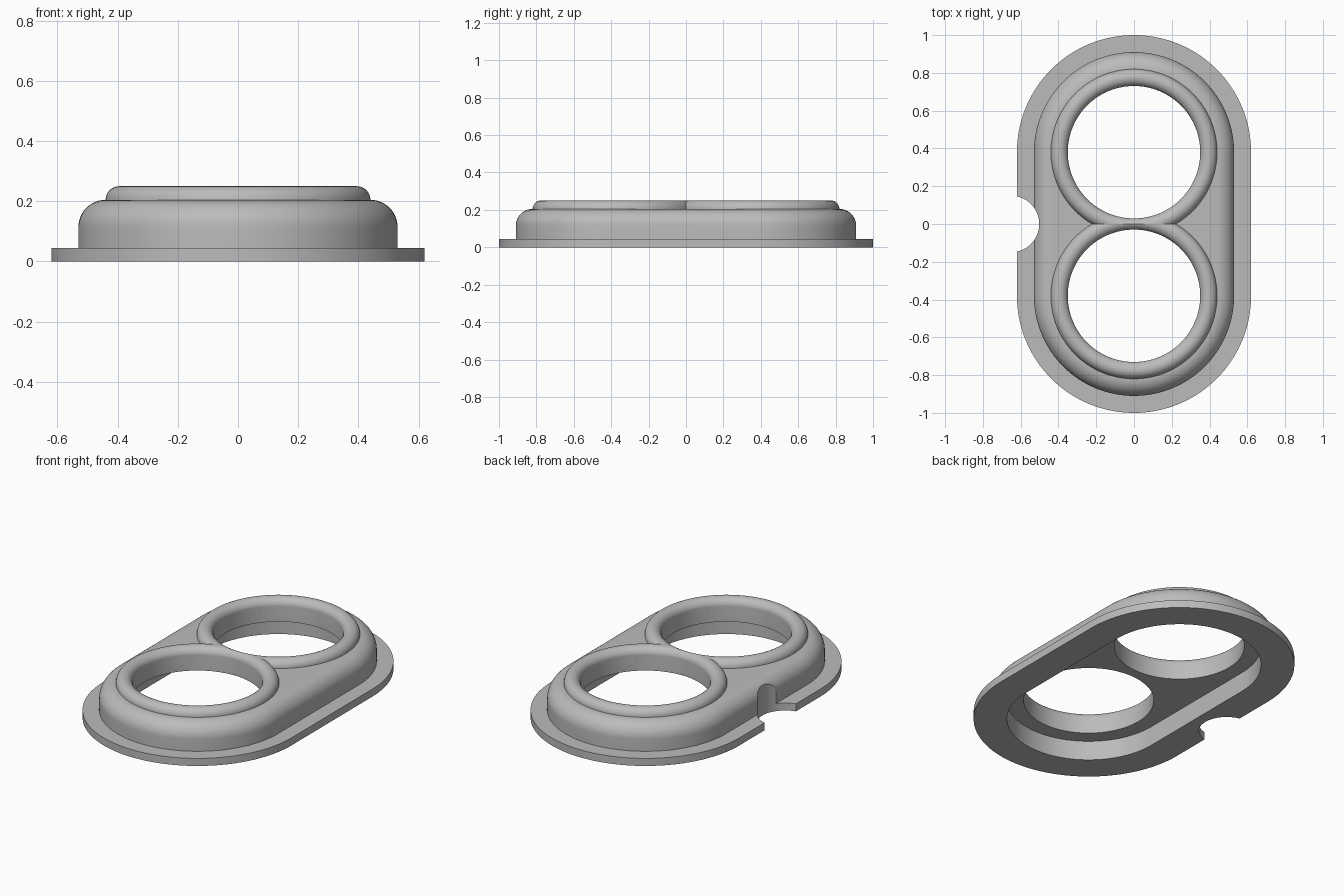
import bpy, bmesh, math

if "Cube" in bpy.data.objects:
    bpy.data.objects.remove(bpy.data.objects["Cube"])

SEG = 128          # sides of every full circle
CENTRE = 0.38      # distance of each ring centre from the middle

grey = bpy.data.materials.new("plain grey")
grey.diffuse_color = (0.5, 0.5, 0.5, 1)
grey.use_nodes = True
grey.node_tree.nodes["Principled BSDF"].inputs["Base Color"].default_value = grey.diffuse_color


def arc(cr, cz, rad, a0, a1, n=12):
    """Points (radius, height) on an arc, angles in degrees."""
    return [(cr + rad * math.cos(math.radians(a0 + (a1 - a0) * i / n)),
             cz + rad * math.sin(math.radians(a0 + (a1 - a0) * i / n)))
            for i in range(n + 1)]


def sweep(name, profile, half=0.0, at=(0, 0, 0), closed=False):
    """Sweep a (radius, height) profile round a circle, or a stadium if half > 0."""
    bm = bmesh.new()
    rows = []
    for r, z in profile:
        row = []
        for i in range(SEG):
            a = 2 * math.pi * i / SEG
            if half and i in (0, SEG // 2):       # straight side needs two points
                s = 1 if i else -1
                row.append(bm.verts.new((r * math.cos(a), s * half, z)))
                row.append(bm.verts.new((r * math.cos(a), -s * half, z)))
            else:
                y = half if a < math.pi else -half
                row.append(bm.verts.new((r * math.cos(a), r * math.sin(a) + y, z)))
        rows.append(row)
    pairs = list(zip(rows, rows[1:]))
    if closed:
        pairs.append((rows[-1], rows[0]))
    else:
        bm.faces.new(rows[0])
        bm.faces.new(rows[-1])
    for low, high in pairs:
        for i in range(len(low)):
            j = (i + 1) % len(low)
            bm.faces.new((low[i], low[j], high[j], high[i]))
    bmesh.ops.recalc_face_normals(bm, faces=bm.faces[:])
    mesh = bpy.data.meshes.new(name)
    bm.to_mesh(mesh)
    bm.free()
    mesh.materials.append(grey)
    obj = bpy.data.objects.new(name, mesh)
    obj.location = at
    bpy.context.collection.objects.link(obj)
    return obj


def apply(obj, mod):
    bpy.ops.object.select_all(action='DESELECT')
    bpy.context.view_layer.objects.active = obj
    obj.select_set(True)
    bpy.ops.object.modifier_apply(modifier=mod.name)


def combine(obj, tool, operation):
    mod = obj.modifiers.new("combine", 'BOOLEAN')
    mod.operation = operation
    mod.solver = 'EXACT'
    mod.object = tool
    apply(obj, mod)
    bpy.data.objects.remove(tool)


# Flange and rounded body as one stadium sweep
plate = sweep("double_ring_plate",
              [(0.62, 0), (0.62, 0.045), (0.53, 0.045)] + arc(0.44, 0.115, 0.09, 0, 90),
              CENTRE)

# Round-topped ring, mirrored and cut where the pair meet
ring = sweep("rings", [(0.33, 0.16), (0.44, 0.16)] + arc(0.395, 0.205, 0.045, 0, 180, 16)
             + [(0.33, 0.205)], closed=True)
for v in ring.data.vertices:
    v.co.y += CENTRE
mirror = ring.modifiers.new("mirror", 'MIRROR')
mirror.use_axis = (False, True, False)
mirror.use_bisect_axis = (False, True, False)
mirror.use_clip = True
mirror.merge_threshold = 0.0001
apply(ring, mirror)
combine(plate, ring, 'UNION')

# Hollow underside
combine(plate, sweep("cavity_cutter", [(0.44, -0.1), (0.44, 0.115)], CENTRE), 'DIFFERENCE')

# Two round openings
for y in (-CENTRE, CENTRE):
    combine(plate, sweep("hole_cutter", [(0.3505, -0.2), (0.3505, 0.4)], at=(0, y, 0)),
            'DIFFERENCE')

# Round notch in the left side
combine(plate, sweep("notch_cutter", [(0.15, -0.1), (0.15, 0.4)], at=(-0.652, 0, 0)),
        'DIFFERENCE')

bpy.ops.object.select_all(action='DESELECT')
plate.select_set(True)
bpy.context.view_layer.objects.active = plate
bpy.ops.object.shade_smooth_by_angle(angle=math.radians(30))
